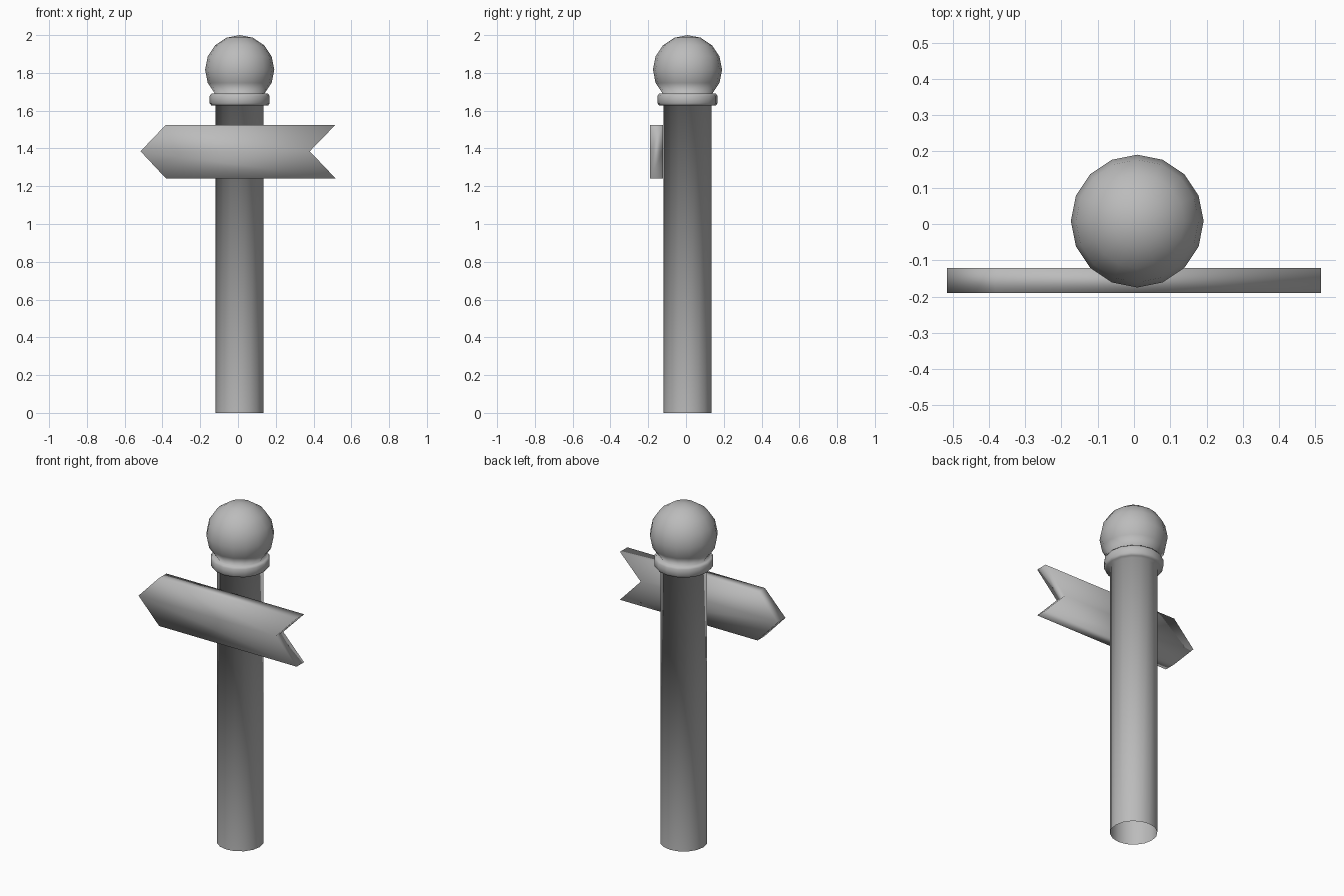
import bpy, bmesh
from math import sin, cos, pi

if "Cube" in bpy.data.objects:
    bpy.data.objects.remove(bpy.data.objects["Cube"])

SIDES = 16
CX, CY = 0.009, 0.008   # post axis, offset so the whole model is centred

grey = bpy.data.materials.new("dark_grey")
grey.diffuse_color = (0.5, 0.5, 0.5, 1)
grey.use_nodes = True
grey.node_tree.nodes["Principled BSDF"].inputs["Base Color"].default_value = grey.diffuse_color


def finish(bm, name):
    for f in bm.faces:
        f.smooth = True
    mesh = bpy.data.meshes.new(name)
    bm.to_mesh(mesh)
    bm.free()
    mesh.materials.append(grey)
    obj = bpy.data.objects.new(name, mesh)
    bpy.context.collection.objects.link(obj)
    return obj


def lathe(name, profile):
    """Revolve (radius, z) points, listed bottom to top, around the post axis."""
    bm = bmesh.new()
    rings = []
    for r, z in profile:
        n = SIDES if r > 1e-5 else 1
        rings.append([bm.verts.new((r * cos(2 * pi * i / SIDES), r * sin(2 * pi * i / SIDES), z))
                      for i in range(n)])
    for lo, hi in zip(rings, rings[1:]):
        for i in range(SIDES):
            j = (i + 1) % SIDES
            if len(hi) == 1:
                bm.faces.new((lo[i], lo[j], hi[0]))
            else:
                bm.faces.new((lo[i], lo[j], hi[j], hi[i]))
    obj = finish(bm, name)
    obj.location = (CX, CY, 0)
    return obj


# Post (open at the bottom), rounded collar and ball, one smooth turned piece
post = [(0.127, 0.0), (0.127, 1.627)]
collar = [(0.150, 1.627), (0.159, 1.639), (0.159, 1.678), (0.150, 1.69)]
R = 0.183
ball = [(R * cos(a), 1.817 + R * sin(a)) for a in (k * pi / 8 for k in range(-2, 4))]
lathe("turned_post", post + collar + ball + [(0.0, 2.0)])

# Arrow board: pointed left end, notched right end, two halves per face
bm = bmesh.new()
outline = [(-0.516, 1.385), (-0.382, 1.242), (0.516, 1.242),
           (0.38, 1.385), (0.516, 1.525), (-0.382, 1.525)]
front = [bm.verts.new((x, -0.19, z)) for x, z in outline]
back = [bm.verts.new((x, -0.121, z)) for x, z in outline]
for side in (front, back):
    bm.faces.new(side[:4])
    bm.faces.new(side[3:] + side[:1])
for i in range(6):
    j = (i + 1) % 6
    bm.faces.new((front[i], front[j], back[j], back[i]))
bmesh.ops.recalc_face_normals(bm, faces=bm.faces)
finish(bm, "arrow_board")
